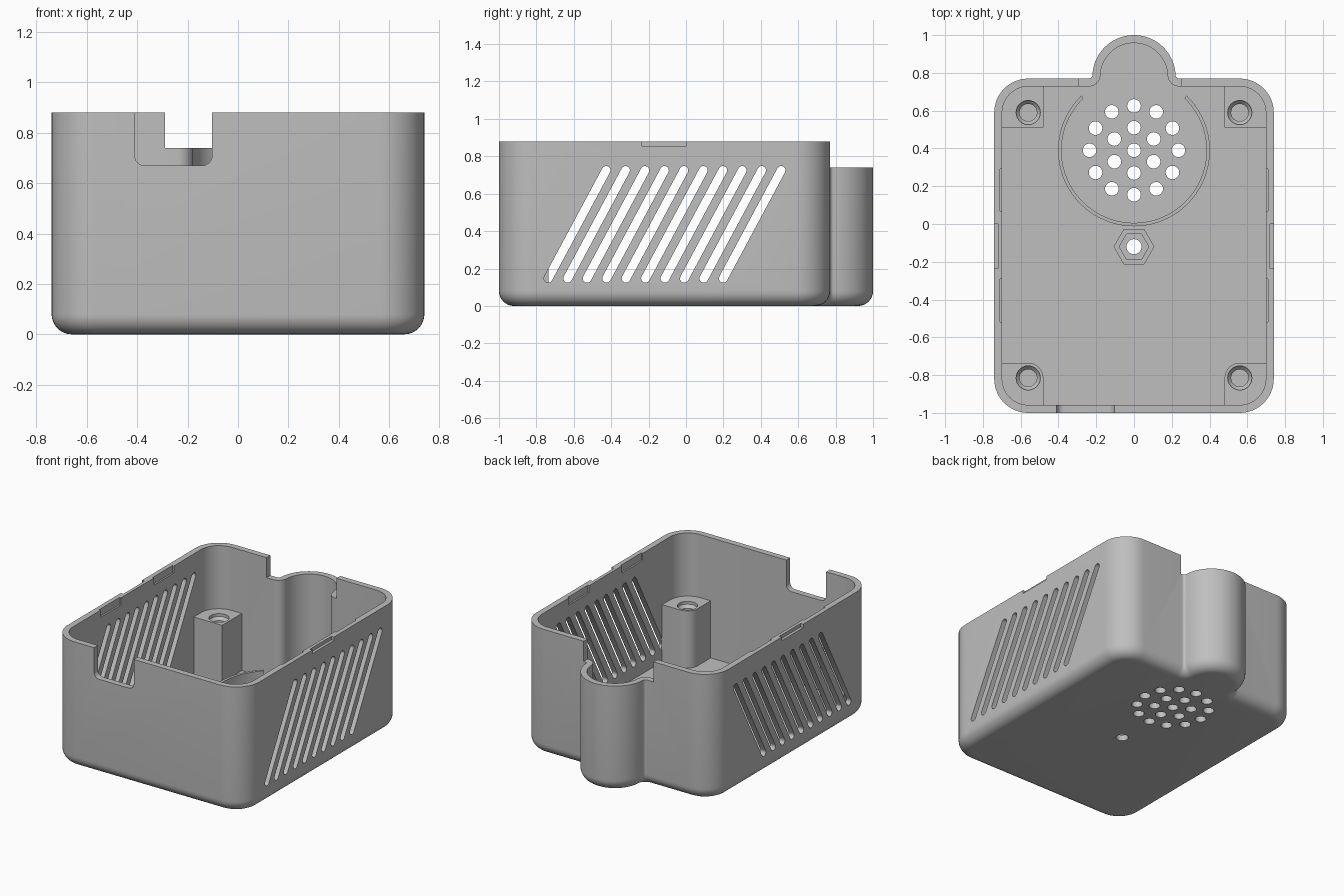
import bpy, bmesh
from math import sin, cos, pi, radians, atan2, sqrt

cube = bpy.data.objects.get("Cube")
if cube:
    bpy.data.objects.remove(cube, do_unlink=True)

# Single plastic colour
GREY = (0.52, 0.52, 0.52, 1)
plastic = bpy.data.materials.new("grey_plastic")
plastic.use_nodes = True
plastic.diffuse_color = GREY
plastic.node_tree.nodes["Principled BSDF"].inputs["Base Color"].default_value = GREY

# Main dimensions
HALF_W, FRONT, BACK, TOP = 0.74, -1.0, 0.77, 0.88
WALL, CORNER, BASE_FILLET = 0.042, 0.18, 0.08
BUMP_Y, BUMP_R, BLEND = 0.78, 0.22, 0.02
SPEAKER_Y, NUT_Y = 0.39, -0.12


def arc(cx, cy, r, a0, a1, n=12):
    return [(cx + r * cos(a0 + (a1 - a0) * i / n),
             cy + r * sin(a0 + (a1 - a0) * i / n)) for i in range(n + 1)]


def round_rect(x0, x1, y0, y1, radii):
    """Rectangle with its own radius on each corner, counter-clockwise from lower left."""
    pts = []
    corners = [(x0, y0, 1, 1), (x1, y0, -1, 1), (x1, y1, -1, -1), (x0, y1, 1, -1)]
    for i, (x, y, sx, sy) in enumerate(corners):
        r = radii[i]
        start = pi + i * pi / 2
        pts += arc(x + sx * r, y + sy * r, r, start, start + pi / 2) if r else [(x, y)]
    return pts


def case_outline(d):
    """Rounded rectangle with a blended round bump at the back, inset by d."""
    cx, r = HALF_W - CORNER, CORNER - d
    yf = BACK + BLEND
    xf = sqrt((BUMP_R + BLEND) ** 2 - (yf - BUMP_Y) ** 2)
    phi = atan2(yf - BUMP_Y, xf)
    pts = arc(-cx, FRONT + CORNER, r, pi, 1.5 * pi)
    pts += arc(cx, FRONT + CORNER, r, 1.5 * pi, 2 * pi)
    pts += arc(cx, BACK - CORNER, r, 0, pi / 2)
    pts += arc(xf, yf, BLEND + d, 1.5 * pi, pi + phi, 8)[:-1]
    pts += arc(0, BUMP_Y, BUMP_R - d, phi, pi - phi, 36)
    pts += arc(-xf, yf, BLEND + d, -phi, -pi / 2, 8)[1:]
    pts += arc(-cx, BACK - CORNER, r, pi / 2, pi)
    return pts


def loft(bm, rings, closed=False):
    """Skin rings of 3D points; cap the ends, or join last to first."""
    rows = [[bm.verts.new(p) for p in ring] for ring in rings]
    n = len(rows[0])
    pairs = list(zip(rows, rows[1:]))
    if closed:
        pairs.append((rows[-1], rows[0]))
    else:
        bm.faces.new(rows[0][::-1])
        bm.faces.new(rows[-1])
    for a, b in pairs:
        for i in range(n):
            j = (i + 1) % n
            bm.faces.new((a[i], a[j], b[j], b[i]))


def prism(bm, pts, lo, hi, axis="z"):
    place = {"x": lambda u, v, w: (w, u, v),
             "y": lambda u, v, w: (u, w, v),
             "z": lambda u, v, w: (u, v, w)}[axis]
    loft(bm, [[place(u, v, w) for u, v in pts] for w in (lo, hi)])


def circle(cx, cy, r, n=24):
    return arc(cx, cy, r, 0, 2 * pi, n)[:-1]


def finish(name, bm):
    bmesh.ops.recalc_face_normals(bm, faces=bm.faces)
    mesh = bpy.data.meshes.new(name)
    bm.to_mesh(mesh)
    bm.free()
    mesh.materials.append(plastic)
    obj = bpy.data.objects.new(name, mesh)
    bpy.context.collection.objects.link(obj)
    return obj


def activate(obj):
    bpy.ops.object.select_all(action="DESELECT")
    obj.select_set(True)
    bpy.context.view_layer.objects.active = obj


def cut(obj, cutter):
    mod = obj.modifiers.new("cut", "BOOLEAN")
    mod.operation, mod.solver, mod.object = "DIFFERENCE", "EXACT", cutter
    activate(obj)
    bpy.ops.object.modifier_apply(modifier=mod.name)
    bpy.data.objects.remove(cutter, do_unlink=True)


def smooth(obj):
    activate(obj)
    bpy.ops.object.shade_smooth_by_angle(angle=radians(30))


def ring_at(d, z):
    return [(x, y, z) for x, y in case_outline(d)]


# Case shell: rounded base, straight walls, hollow inside
bm = bmesh.new()
steps = [i * pi / 16 for i in range(9)]
loft(bm, [ring_at(BASE_FILLET * (1 - sin(a)), BASE_FILLET * (1 - cos(a))) for a in steps]
     + [ring_at(0, TOP)])
case = finish("case_shell", bm)
bm = bmesh.new()
loft(bm, [ring_at(WALL, WALL), ring_at(WALL, TOP + 0.2)])
cut(case, finish("cavity_cutter", bm))

# All openings in the shell
bm = bmesh.new()
# Slanted side vents, through both walls
lean = atan2(0.578, 0.31)
for i in range(10):
    y = -0.737 + i * 0.104
    slot = arc(y + 0.31, 0.725, 0.023, lean - pi / 2, lean + pi / 2, 8)
    slot += arc(y, 0.147, 0.023, lean + pi / 2, lean + 1.5 * pi, 8)
    prism(bm, slot, -1, 1, "x")
# Speaker grille and centre screw hole
prism(bm, circle(0, SPEAKER_Y, 0.036), -0.1, 0.2)
for count, radius in ((6, 0.12), (12, 0.235)):
    for i in range(count):
        a = pi / 2 + i * 2 * pi / count
        prism(bm, circle(radius * cos(a), SPEAKER_Y + radius * sin(a), 0.036), -0.1, 0.2)
prism(bm, circle(0, NUT_Y, 0.04), -0.1, 0.2)
# Front cable notch and lowered rim around the back bump
prism(bm, round_rect(-0.41, -0.103, 0.67, 1.1, (0.04, 0.04, 0, 0)), -1.1, -0.93, "y")
prism(bm, round_rect(-0.29, 0.25, 0.7, 1.1, (0, 0, 0, 0)), 0.74, 1.1)
# Rim recesses: pry slots outside, clip pockets inside
for s in (-1, 1):
    for xa, xb, ya, yb, z in ((0.72, 0.8, -0.235, 0, 0.855),
                              (0.68, 0.709, 0.07, 0.29, 0.83),
                              (0.68, 0.709, -0.52, -0.29, 0.83)):
        x0, x1 = sorted((s * xa, s * xb))
        prism(bm, round_rect(x0, x1, ya, yb, (0, 0, 0, 0)), z, 1.1)
cut(case, finish("opening_cutter", bm))
smooth(case)

# Corner screw posts with countersunk blind holes
POST_TOP = 0.44
for sx, side in ((-1, "right"), (1, "left")):
    for sy, end, py in ((-1, "front", -0.815), (1, "back", 0.59)):
        inner = 0.08 if sy < 0 else 0
        shape = round_rect(-0.08, 0.145, -0.08, 0.145, (inner, 0, 0.145, 0))
        px = sx * 0.56
        bm = bmesh.new()
        prism(bm, [(px + sx * u, py + sy * v) for u, v in shape], WALL - 0.01, POST_TOP)
        post = finish(f"screw_post_{end}_{side}", bm)
        bm = bmesh.new()
        loft(bm, [[(x, y, z) for x, y in circle(px, py, r)] for r, z in
                  ((0.046, 0.12), (0.046, POST_TOP - 0.04),
                   (0.064, POST_TOP - 0.02), (0.064, POST_TOP + 0.1))])
        cut(post, finish("screw_hole_cutter", bm))
        smooth(post)

# Open ring rib that holds the speaker
bm = bmesh.new()
a0, a1 = radians(134), radians(406)
prism(bm, arc(0, SPEAKER_Y, 0.402, a0, a1, 60) + arc(0, SPEAKER_Y, 0.384, a1, a0, 60),
      WALL - 0.01, 0.12)
smooth(finish("speaker_ring", bm))

# Hexagonal nut holder
bm = bmesh.new()
loft(bm, [[(x, y, z) for x, y in circle(0, NUT_Y, r, 6)] for r, z in
          ((0.108, WALL - 0.01), (0.108, 0.12), (0.078, 0.12), (0.078, WALL - 0.01))],
     closed=True)
finish("nut_holder", bm)
